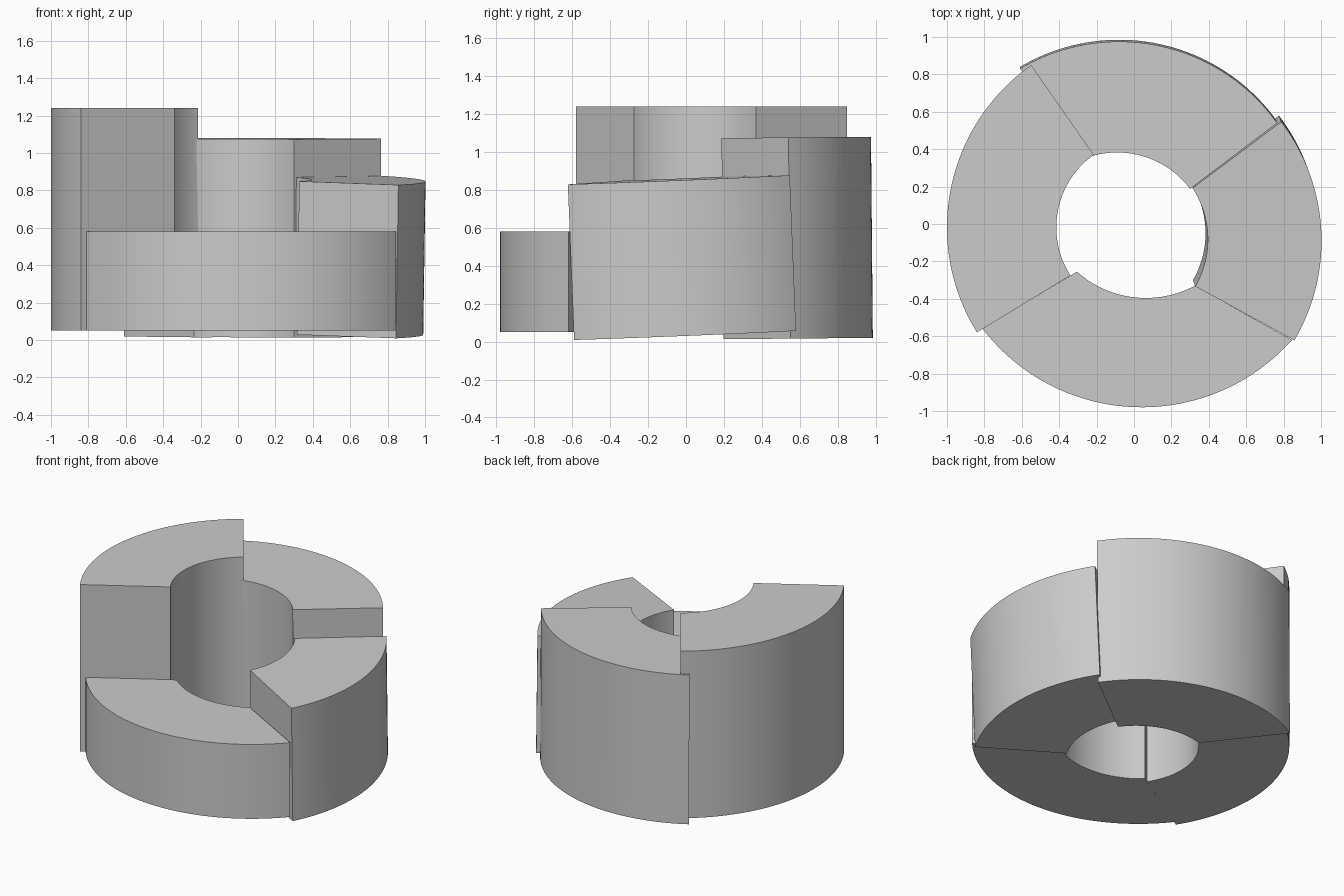
import bpy, bmesh, math
from mathutils import Vector

if "Cube" in bpy.data.objects:
    bpy.data.objects.remove(bpy.data.objects["Cube"])


def arc(p, q, r, n=40):
    """Points along the circle through p, q and r, from p to r."""
    (ax, ay), (bx, by), (cx, cy) = p, q, r
    d = 2 * (ax * (by - cy) + bx * (cy - ay) + cx * (ay - by))
    a2, b2, c2 = ax * ax + ay * ay, bx * bx + by * by, cx * cx + cy * cy
    ux = (a2 * (by - cy) + b2 * (cy - ay) + c2 * (ay - by)) / d
    uy = (a2 * (cx - bx) + b2 * (ax - cx) + c2 * (bx - ax)) / d
    rad = math.hypot(ax - ux, ay - uy)
    t0 = math.atan2(ay - uy, ax - ux)
    span = (math.atan2(cy - uy, cx - ux) - t0) % (2 * math.pi)
    return [(ux + rad * math.cos(t0 + span * i / n),
             uy + rad * math.sin(t0 + span * i / n)) for i in range(n + 1)]


def ring_sector(name, outer, inner, base, height, tilt=(0, 0)):
    """Solid ring segment; arcs run counter-clockwise, tilt is the base slope."""
    a, b = tilt
    up = Vector((-a * height, -b * height, height))
    bm = bmesh.new()
    rows = []
    for (ox, oy), (ix, iy) in zip(arc(*outer), arc(*inner)):
        o = Vector((ox, oy, base + a * ox + b * oy))
        i = Vector((ix, iy, base + a * ix + b * iy))
        rows.append([bm.verts.new(v) for v in (o, i, i + up, o + up)])
    for r, s in zip(rows, rows[1:]):
        for k in range(4):
            m = (k + 1) % 4
            bm.faces.new((r[k], r[m], s[m], s[k]))
    bm.faces.new(rows[0])
    bm.faces.new(rows[-1])
    bmesh.ops.recalc_face_normals(bm, faces=bm.faces)
    mesh = bpy.data.meshes.new(name)
    bm.to_mesh(mesh)
    bm.free()
    obj = bpy.data.objects.new(name, mesh)
    bpy.context.collection.objects.link(obj)
    bpy.ops.object.select_all(action='DESELECT')
    obj.select_set(True)
    bpy.context.view_layer.objects.active = obj
    bpy.ops.object.shade_smooth_by_angle(angle=math.radians(30))


# tallest segment, left
ring_sector("left_segment",
            [(-0.55, 0.85), (-1.0, 0.0), (-0.84, -0.58)],
            [(-0.215, 0.37), (-0.415, 0.0), (-0.34, -0.275)], 0.05, 1.19)
# lowest segment, front
ring_sector("front_segment",
            [(-0.81, -0.56), (0.04, -0.98), (0.845, -0.62)],
            [(-0.305, -0.255), (0.04, -0.395), (0.325, -0.33)], 0.05, 0.53)
# slightly tilted segment, right
ring_sector("right_segment",
            [(0.845, -0.59), (0.99, -0.03), (0.775, 0.58)],
            [(0.315, -0.30), (0.38, 0.0), (0.30, 0.225)],
            0.045, 0.82, (-0.015, 0.04))
# second tallest segment, back
ring_sector("back_segment",
            [(0.765, 0.55), (-0.08, 0.985), (-0.61, 0.84)],
            [(0.30, 0.197), (-0.09, 0.392), (-0.235, 0.37)],
            0.011, 1.06, (0.0, 0.009))
